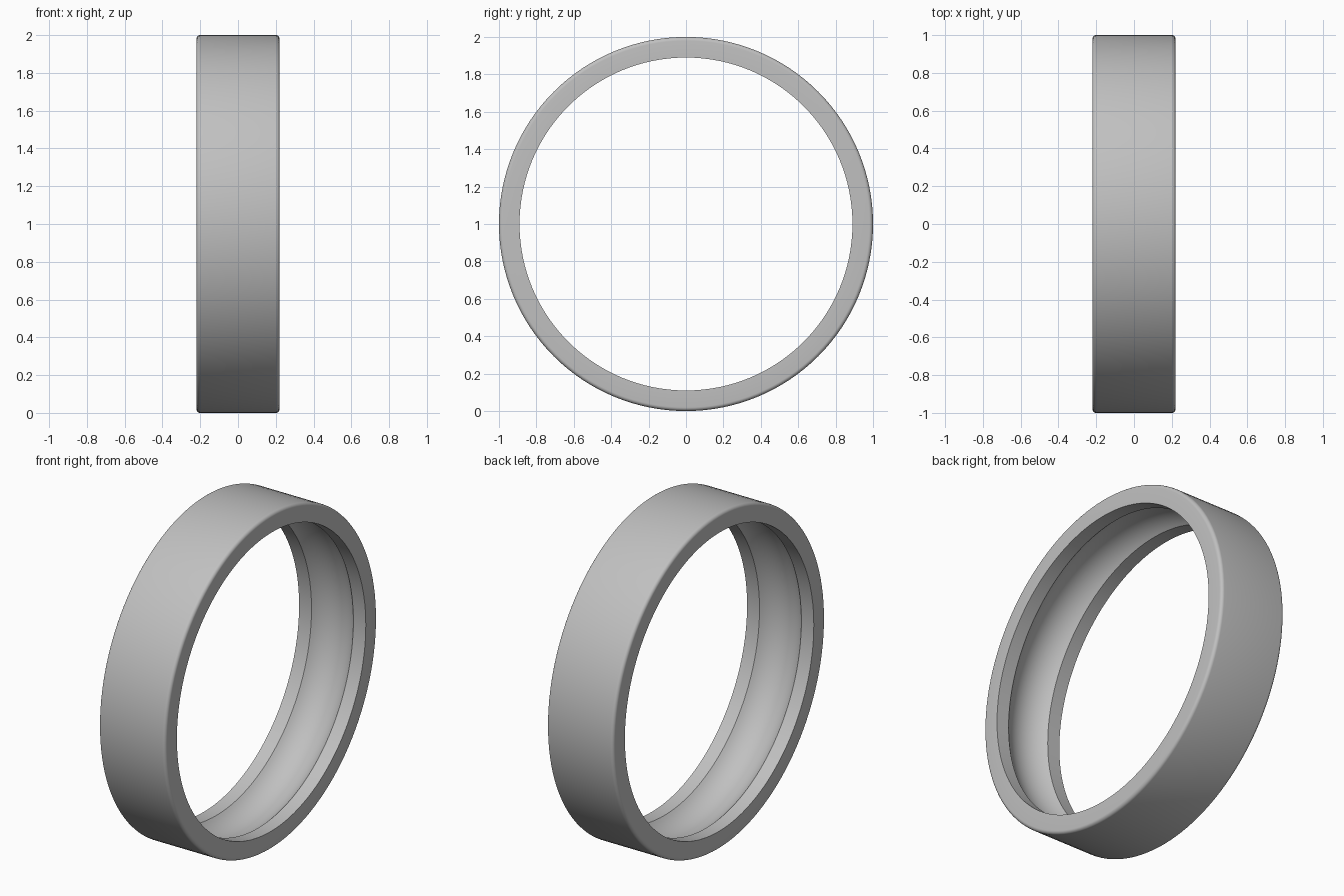
import bpy
import bmesh
from math import pi, sin, cos, asin, radians
from mathutils import Matrix, Vector

cube = bpy.data.objects.get("Cube")
if cube:
    bpy.data.objects.remove(cube, do_unlink=True)

OUTER, INNER, HALF = 1.0, 0.89, 0.22      # ring radii and half width
FILLET = 0.02                             # rounded outer edges
GROOVE_HALF, GROOVE_DEPTH = 0.138, 0.06   # ball track in the bore
SEGMENTS = 128


def arc(cx, cr, radius, start, end, steps):
    """Points (axial, radial) along an arc, angles measured from the axis."""
    return [(cx + radius * cos(start + (end - start) * i / steps),
             cr + radius * sin(start + (end - start) * i / steps))
            for i in range(steps + 1)]


# Cross-section: rounded outside, flat sides, bore lands and concave track
track_radius = (GROOVE_HALF ** 2 + GROOVE_DEPTH ** 2) / (2 * GROOVE_DEPTH)
track_centre = INNER + GROOVE_DEPTH - track_radius
spread = asin(GROOVE_HALF / track_radius)
edge, top = HALF - FILLET, OUTER - FILLET
profile = [(HALF, INNER)]
profile += arc(edge, top, FILLET, 0, pi / 2, 6)
profile += arc(-edge, top, FILLET, pi / 2, pi, 6)
profile += [(-HALF, INNER)]
profile += arc(0, track_centre, track_radius, pi / 2 + spread, pi / 2 - spread, 20)

# Revolve the cross-section around the x axis
bm = bmesh.new()
verts = [bm.verts.new((x, 0, r)) for x, r in profile]
edges = [bm.edges.new((v, verts[(i + 1) % len(verts)])) for i, v in enumerate(verts)]
bmesh.ops.spin(bm, geom=verts + edges, cent=(0, 0, 0), axis=(1, 0, 0),
               angle=2 * pi, steps=SEGMENTS, use_merge=True)
bmesh.ops.remove_doubles(bm, verts=bm.verts, dist=0.00001)
bmesh.ops.recalc_face_normals(bm, faces=bm.faces)
bmesh.ops.transform(bm, matrix=Matrix.Translation(Vector((0, 0, OUTER))), verts=bm.verts)
mesh = bpy.data.meshes.new("outer_bearing_ring")
bm.to_mesh(mesh)
bm.free()

ring = bpy.data.objects.new("outer_bearing_ring", mesh)
bpy.context.collection.objects.link(ring)

# Plain grey finish
grey = bpy.data.materials.new("light_grey")
grey.use_nodes = True
colour = (0.53, 0.53, 0.53, 1)
grey.diffuse_color = colour
grey.node_tree.nodes["Principled BSDF"].inputs["Base Color"].default_value = colour
mesh.materials.append(grey)

# Smooth curves with crisp track edges
bpy.ops.object.select_all(action="DESELECT")
ring.select_set(True)
bpy.context.view_layer.objects.active = ring
bpy.ops.object.shade_smooth_by_angle(angle=radians(25))
